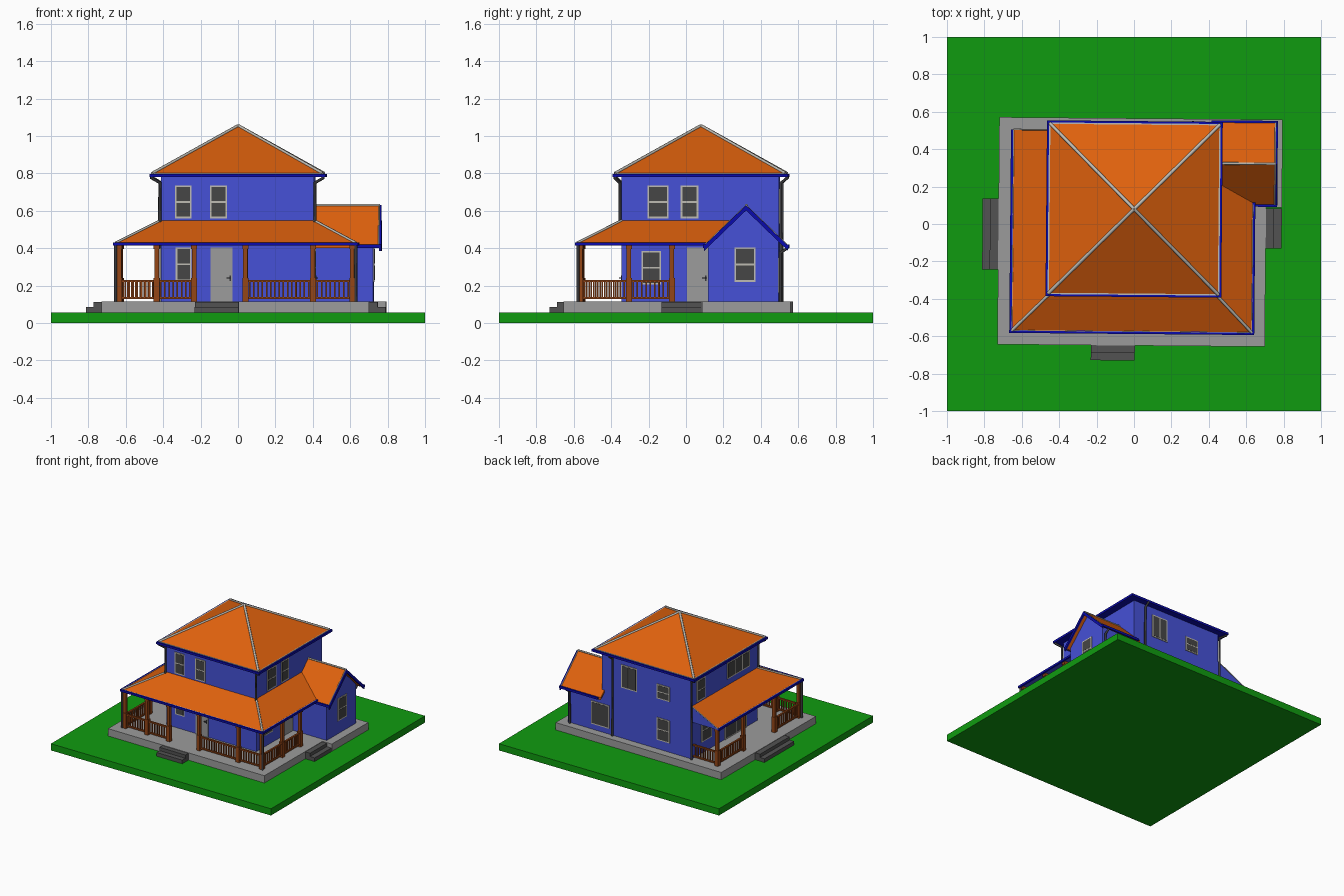
import bpy, bmesh, math
from mathutils import Matrix, Vector

if "Cube" in bpy.data.objects:
    bpy.data.objects.remove(bpy.data.objects["Cube"])

def mat(name, r, g, b):
    m = bpy.data.materials.new(name)
    m.diffuse_color = (r, g, b, 1)
    m.use_nodes = True
    m.node_tree.nodes["Principled BSDF"].inputs["Base Color"].default_value = m.diffuse_color
    return m

GREEN = mat("lawn green", .005, .33, .005)
CONC = mat("concrete grey", .33, .33, .33)
STEP = mat("step grey", .085, .085, .085)
BLUE = mat("wall blue", .06, .083, .68)
TRIM = mat("trim dark blue", .003, .003, .42)
ORANGE = mat("roof orange", .74, .12, .004)
LIGHT = mat("light frame", .52, .50, .45)
BROWN = mat("post brown", .30, .06, .008)
GLASS = mat("window glass", .06, .06, .06)
PIPE = mat("pipe grey", .04, .04, .045)

def add(name, bm, *mats):
    bmesh.ops.recalc_face_normals(bm, faces=bm.faces)
    me = bpy.data.meshes.new(name)
    bm.to_mesh(me)
    bm.free()
    for m in mats:
        me.materials.append(m)
    ob = bpy.data.objects.new(name, me)
    bpy.context.collection.objects.link(ob)
    return ob

def boxes(name, items, m):
    """Boxes given as x0, x1, y0, y1, z0, z1."""
    bm = bmesh.new()
    for x0, x1, y0, y1, z0, z1 in items:
        M = Matrix.Translation(((x0+x1)/2, (y0+y1)/2, (z0+z1)/2)) @ \
            Matrix.Diagonal((abs(x1-x0), abs(y1-y0), abs(z1-z0), 1))
        bmesh.ops.create_cube(bm, size=1, matrix=M)
    return add(name, bm, m)

def poly(name, verts, faces, m):
    bm = bmesh.new()
    vs = [bm.verts.new(v) for v in verts]
    for f in faces:
        bm.faces.new([vs[i] for i in f])
    return add(name, bm, m)

def prism_x(name, profile, x0, x1, m):
    """Extrude a y-z profile along x."""
    n = len(profile)
    verts = [(x, y, z) for x in (x0, x1) for y, z in profile]
    faces = [tuple(range(n)), tuple(range(n, 2*n))]
    faces += [(i, (i+1) % n, n+(i+1) % n, n+i) for i in range(n)]
    return poly(name, verts, faces, m)

def tubes(name, paths, r, m):
    cu = bpy.data.curves.new(name, 'CURVE')
    cu.dimensions = '3D'
    cu.bevel_depth, cu.bevel_resolution, cu.use_fill_caps = r, 1, True
    for p in paths:
        s = cu.splines.new('POLY')
        s.points.add(len(p)-1)
        for pt, co in zip(s.points, p):
            pt.co = (*co, 1)
    tmp = bpy.data.objects.new("tmp", cu)
    me = bpy.data.meshes.new_from_object(tmp)
    bpy.data.objects.remove(tmp)
    me.name = name
    me.materials.clear()
    me.materials.append(m)
    for p in me.polygons:
        p.material_index = 0
    bpy.context.collection.objects.link(bpy.data.objects.new(name, me))

# Lawn, slab and steps
lawn = boxes("lawn", [(-1, 1, -1, 1, 0, .055)], GREEN)
S0, F = .055, .115
boxes("foundation", [(-.725, .705, -.65, .565, S0, F)], CONC)
boxes("wing_foundation", [(.70, .79, .095, .565, S0, F)], CONC)
boxes("front_steps", [(-.225, .01, -.73, -.65, S0, .085), (-.225, .01, -.69, -.65, S0, .112)], STEP)
boxes("left_steps", [(-.81, -.725, -.25, .13, S0, .085), (-.77, -.725, -.25, .13, S0, .112)], STEP)
boxes("right_steps", [(.705, .79, -.125, .09, S0, .085), (.705, .748, -.125, .09, S0, .112)], STEP)

# Walls
X, Y0, Y1 = .41, -.34, .50
boxes("house_walls", [(-X, X, Y0, Y1, F, .785)], BLUE)
RY, WX = .328, .722
prism_x("wing_walls", [(.125, F), (Y1, F), (Y1, .435), (RY, .607), (.125, .425)], X-.02, WX, BLUE)

# Main hip roof
CY, E, AP = .08, .455, 1.055
boxes("main_eave", [(-.47, .47, CY-.47, CY+.47, .78, .798)], TRIM)
boxes("main_eave_flashing", [(-.459, .459, CY-.459, CY+.459, .79, .802)], LIGHT)
c = [(-E, CY-E, .80), (E, CY-E, .80), (E, CY+E, .80), (-E, CY+E, .80)]
poly("main_roof", c + [(0, CY, AP)], [(0, 1, 4), (1, 2, 4), (2, 3, 4), (3, 0, 4), (3, 2, 1, 0)], ORANGE)
tubes("main_hip_caps", [[p, (0, CY, AP)] for p in c], .009, LIGHT)

# Porch roof wrapping three sides
out = [(-.648, Y1), (-.648, -.575), (.635, -.575), (.635, .25)]
inn = [(-X, Y1), (-X, Y0), (X, Y0), (X, .25)]
verts = [(*p, .428) for p in out] + [(*p, .548) for p in inn]
poly("porch_roof", verts, [(i, i+1, 5+i, 4+i) for i in range(3)], ORANGE)
low = [(*p, .418) for p in out] + [(*p, .418) for p in inn]
poly("porch_soffit", low, [(i, i+1, 5+i, 4+i) for i in range(3)], BLUE)
poly("porch_gable_end", [(-.648, Y1, .418), (-X, Y1, .418), (-X, Y1, .548), (-.648, Y1, .428)], [(0, 1, 2, 3)], BLUE)
boxes("porch_gutters", [(-.662, -.646, -.588, Y1, .414, .431), (-.662, .648, -.588, -.573, .414, .431),
                        (.633, .648, -.588, .12, .414, .431)], TRIM)
tubes("porch_hip_caps", [[verts[1], verts[5]], [verts[2], verts[6]]], .008, LIGHT)
tubes("porch_flashing", [[verts[0], verts[1], verts[2], (.635, .11, .428)],
                         [verts[0], verts[4]]], .004, LIGHT)

# Side wing gable roof
ZR, ZE, HW = .63, .42, .218
def chevron(t, d=0):
    return [(RY-HW-d, ZE-d), (RY, ZR), (RY+HW+d, ZE-d), (RY+HW+d, ZE-d-t), (RY, ZR-t), (RY-HW-d, ZE-d-t)]
prism_x("wing_roof", chevron(.02), X-.02, .753, ORANGE)
prism_x("wing_bargeboard", chevron(.028, .006), .752, .765, TRIM)
boxes("wing_gutters", [(.633, .765, RY-HW-.012, RY-HW+.004, .402, .42),
                       (X, .765, RY+HW-.004, RY+HW+.012, .402, .42)], TRIM)
tubes("wing_ridge_cap", [[(X, RY, ZR), (.756, RY, ZR)]], .007, LIGHT)
tubes("wing_edge_flashing", [[(.752, RY-HW, ZE), (.752, RY, ZR), (.752, RY+HW, ZE)]], .004, LIGHT)

# Porch posts and railings
PX0, PX1, PY, PB = -.63, .617, -.56, .48
posts = [(x, PY) for x in (PX0, -.43, -.23, .045, .405, PX1)]
posts += [(PX1, -.30), (PX1, -.07), (PX0, -.25), (PX0, .15), (PX0, PB)]
boxes("porch_posts", [(x-w, x+w, y-w, y+w, z0, z1) for x, y in posts
                      for w, z0, z1 in ((.012, F, .418), (.016, F, .24), (.016, .395, .418))], BROWN)
runs = [((PX0, PY), (-.43, PY)), ((-.43, PY), (-.23, PY)), ((.045, PY), (.405, PY)),
        ((.405, PY), (PX1, PY)), ((PX1, PY), (PX1, -.30)), ((PX1, -.30), (PX1, -.07)),
        ((PX0, PY), (PX0, -.25)), ((PX0, .15), (PX0, PB)), ((PX0, PB), (-X, PB))]
rails, bars = [], []
for a, b in runs:
    x0, x1, y0, y1 = min(a[0], b[0]), max(a[0], b[0]), min(a[1], b[1]), max(a[1], b[1])
    for z in (.128, .219):
        rails.append((x0-.007, x1+.007, y0-.007, y1+.007, z, z+.011))
    n = round((x1-x0+y1-y0)/.023)
    for i in range(1, n):
        x, y = x0+(x1-x0)*i/n, y0+(y1-y0)*i/n
        bars.append((x-.004, x+.004, y-.004, y+.004, .13, .222))
boxes("porch_rails", rails, BROWN)
boxes("porch_balusters", bars, BROWN)

# Windows and doors as thin plates on a wall
WALLS = {"front": (Y0, -1, 'y'), "back": (Y1, 1, 'y'), "right": (X, 1, 'x'),
         "left": (-X, -1, 'x'), "wing": (WX, 1, 'x')}
def plate(wall, u0, u1, z0, z1, t):
    w, s, ax = WALLS[wall]
    return (u0, u1, w-s*.003, w+s*t, z0, z1) if ax == 'y' else (w-s*.003, w+s*t, u0, u1, z0, z1)

def window(name, wall, u0, u1, z0, z1, cols=1, rows=2, g=.009):
    boxes(name + "_frame", [plate(wall, u0, u1, z0, z1, .005)], LIGHT)
    du, dz = (u1-u0-g)/cols, (z1-z0-g)/rows
    boxes(name + "_glass", [plate(wall, u0+g+i*du, u0+(i+1)*du, z0+g+j*dz, z0+(j+1)*dz, .0065)
                            for i in range(cols) for j in range(rows)], GLASS)

window("front_upper_window_a", "front", -.335, -.245, .56, .735)
window("front_upper_window_b", "front", -.148, -.055, .56, .735)
window("front_lower_window", "front", -.33, -.245, .225, .405)
window("right_upper_window_a", "right", -.203, -.09, .56, .735)
window("right_upper_window_b", "right", -.025, .07, .56, .735)
window("right_lower_window", "right", -.235, -.13, .205, .385)
window("wing_window", "wing", .265, .378, .22, .405)
window("left_upper_window", "left", .33, .44, .56, .735)
window("left_wide_window", "left", -.24, .05, .60, .735, 3, 1)
window("left_lower_window", "left", .25, .38, .205, .39)
window("left_glass_door", "left", -.20, .08, F, .40, 2, 1)
window("back_upper_window", "back", .09, .235, .53, .72, 2, 1)
window("back_small_window", "back", -.21, -.09, .53, .65)
window("back_lower_window", "back", -.21, -.09, .19, .375)
window("back_wing_window", "back", .345, .51, .16, .35, 1, 1)

for name, wall, a, b in (("front_door", "front", -.143, -.027), ("right_door", "right", .01, .122)):
    boxes(name, [plate(wall, a, b, F, .405, .006)], CONC)
    boxes(name + "_handle", [plate(wall, b-.032, b-.01, .237, .244, .018),
                             plate(wall, b-.016, b-.008, .225, .255, .009)], PIPE)

# Downspouts
def corner(sx, sy, zb):
    ey, wy = CY + sy*.455, CY + sy*.43
    return [(sx*.458, ey, .785), (sx*.458, ey, .775), (sx*.415, wy, .75), (sx*.415, wy, zb)]
tubes("downspouts", [
    corner(-1, -1, .54), corner(1, -1, .54), corner(-1, 1, F),
    [(.31, .545, .785), (.31, .545, .775), (.31, .51, .75), (.31, .51, F)],
    [(.70, .548, .41), (.70, .548, .40), (.70, .51, .375), (.70, .51, F)],
    [(-.65, -.573, .42), (-.65, -.573, F)], [(.634, -.573, .42), (.634, -.573, F)]], .009, PIPE)

# The house sits very slightly turned on the lawn
R = Matrix.Rotation(math.radians(-.5), 4, 'Z')
for ob in bpy.context.collection.objects:
    if ob != lawn:
        ob.data.transform(R)
